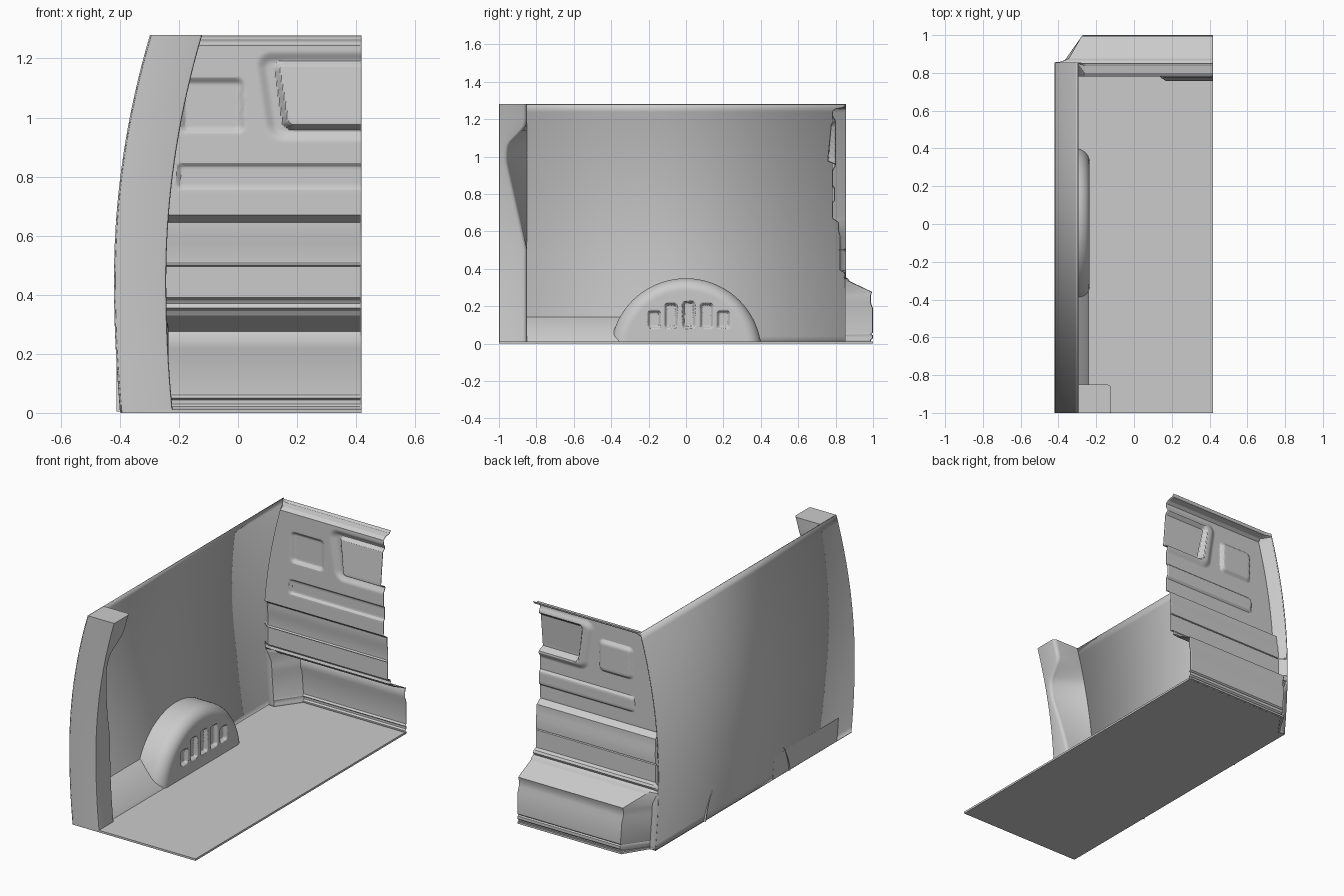
import bpy, math

if "Cube" in bpy.data.objects:
    bpy.data.objects.remove(bpy.data.objects["Cube"])

def clamp(t):
    return max(0.0, min(1.0, t))

def smooth(t):
    t = clamp(t)
    return t * t * (3 - 2 * t)

def lerp_table(table, t):
    """Piecewise linear lookup in (key, value) pairs."""
    for (a, va), (b, vb) in zip(table, table[1:]):
        if t <= b:
            return va + (vb - va) * clamp((t - a) / (b - a))
    return table[-1][1]

def box_mask(u, v, u0, u1, v0, v1, r, w):
    """0 outside a rounded rectangle, easing to 1 over the width w inside it."""
    dx = abs(u - (u0 + u1) / 2) - (u1 - u0) / 2 + r
    dy = abs(v - (v0 + v1) / 2) - (v1 - v0) / 2 + r
    d = math.hypot(max(dx, 0), max(dy, 0)) + min(max(dx, dy), 0) - r
    return smooth(-d / w)

def make(name, verts, faces, angle=30, thickness=0):
    mesh = bpy.data.meshes.new(name)
    mesh.from_pydata(verts, [], faces)
    mesh.update()
    ob = bpy.data.objects.new(name, mesh)
    bpy.context.collection.objects.link(ob)
    bpy.ops.object.select_all(action='DESELECT')
    ob.select_set(True)
    bpy.context.view_layer.objects.active = ob
    bpy.ops.object.shade_smooth_by_angle(angle=math.radians(angle))
    if thickness:
        mod = ob.modifiers.new("sheet", 'SOLIDIFY')
        mod.thickness, mod.offset = thickness, -1
    return ob

def loft(name, rows, closed=False, caps=False, **kw):
    """Skin a list of equally long point rows."""
    n = len(rows[0])
    verts = [p for row in rows for p in row]
    faces = [(i * n + j, i * n + (j + 1) % n, (i + 1) * n + (j + 1) % n, (i + 1) * n + j)
             for i in range(len(rows) - 1) for j in range(n if closed else n - 1)]
    if caps:
        faces += [tuple(reversed(range(n))), tuple(range(len(verts) - n, len(verts)))]
    return make(name, verts, faces, **kw)

H = 1.28
def wall_x(z):
    return -0.42 + (0.177 if z > 0.45 else 0.11) * (z - 0.45) ** 2

def steps(a, b, n):
    return [a + (b - a) * i / n for i in range(n + 1)]

# Curved side wall
loft("side_wall", [[(wall_x(z), y, z) for y in (0.855, -1.0)] for z in steps(0, H, 32)], thickness=0.005)

# Floor, tapered into the lower bulkhead
plan = [(-0.398, -1), (0.418, -1), (0.418, 1), (-0.27, 1), (-0.36, 0.857), (-0.398, 0.857)]
loft("floor", [[(x, y, z) for x, y in plan] for z in (0, 0.012)], closed=True, caps=True)

# Rear pillar with the scooped inner edge
edge = [(0, -0.85), (0.5, -0.85), (0.56, -0.862), (0.92, -0.942), (0.97, -0.952),
        (1.03, -0.95), (1.07, -0.94), (1.13, -0.88), (1.16, -0.857), (1.19, -0.85), (H, -0.85)]
rows = []
for z in steps(0.005, H, 64):
    xo, xi, ye, r = wall_x(z) + 0.003, wall_x(z) + 0.177, lerp_table(edge, z), 0.022
    row = [(xo, -1, z), (xi - 0.008, -1, z), (xi - 0.002, -0.998, z), (xi, -0.992, z)]
    row += [(xi - r + r * math.cos(a), ye - r + r * math.sin(a), z) for a in steps(0, math.pi / 2, 6)]
    row.append((xo, -0.85, z))
    rows.append(row)
loft("rear_pillar", rows, closed=True, caps=True)

# Sloping sill between pillar and wheel arch
sill = [(-0.41, 0.145), (-0.395, 0.14), (-0.25, 0.025), (-0.238, 0.005), (-0.40, 0.005)]
loft("sill", [[(x, y, z) for x, z in sill] for y in (-0.86, -0.25)], closed=True, caps=True)

# Wheel arch: rounded dome with pressed pockets in its inner face
R, DROP, FACE, FIL = 0.405, 0.06, -0.235, 0.075
pockets = [(-0.17, 0.175), (-0.08, 0.215), (0.015, 0.225), (0.11, 0.215), (0.2, 0.175)]
rings = [(1.0, -0.412)]
rings += [(1 - FIL * (1 - math.cos(a)) / R, FACE - FIL + FIL * math.sin(a)) for a in steps(0, math.pi / 2, 10)]
rings += [(s, FACE) for s in steps(1 - FIL / R, 0.02, 60)[1:]]
low = math.asin(DROP / R)
rows = []
for s, x in rings:
    row = []
    for a in steps(low, math.pi - low, 160):
        y, z = s * R * math.cos(a), s * (R * math.sin(a) - DROP)
        dent = sum(box_mask(y, z, c - 0.037, c + 0.037, 0.075, top, 0.02, 0.016) for c, top in pockets)
        row.append((x - 0.02 * clamp(dent), y, z + 0.004))
    rows.append(row)
loft("wheel_arch", rows)

# Bulkhead: corrugated profile (height, depth) with pressed panels
profile = [(0, 0.985), (0.022, 0.985), (0.03, 0.994), (0.043, 0.994), (0.05, 0.985), (0.06, 0.994),
           (0.19, 0.994), (0.22, 0.983), (0.255, 0.983), (0.275, 0.99), (0.33, 0.872), (0.345, 0.862),
           (0.355, 0.842), (0.37, 0.848), (0.38, 0.842), (0.39, 0.822), (0.495, 0.822), (0.501, 0.813),
           (0.507, 0.822), (0.57, 0.822), (0.6, 0.814), (0.645, 0.814), (0.67, 0.78), (1.243, 0.78),
           (1.258, 0.8), (1.265, 0.838), (H - 0.003, 0.849)]

def pressing(x, z):
    bead = 0.012 * box_mask(x, z, -0.21, 1, 0.752, 0.848, 0.02, 0.018)
    small = 0.016 * box_mask(x, z, -0.2, 0.025, 0.943, 1.138, 0.03, 0.025)
    skew = x - 0.15 * (1.21 - z)
    frame = 0.016 * box_mask(skew, z, 0.055, 1, 0.917, 1.225, 0.06, 0.04)
    panel = box_mask(skew, z, 0.115, 1, 0.955, 1.195, 0.035, 0.022)
    return bead + small + frame - panel * (0.02 + 0.02 * clamp((1.19 - z) / 0.2))

heights = sorted({round(z, 4) for z, _ in profile} | {round(z, 4) for z in steps(0.68, 1.235, 90)})
rows = []
for z in heights:
    p, xw = lerp_table(profile, z), wall_x(z) + 0.002
    low_part = clamp((p - 0.855) / 0.05)
    start, end = 0.002 + 0.04 * low_part, 0.04 + 0.1 * low_part
    row = [(xw, 0.853, z), (xw + start, 0.85, z)]
    row += [(x, p + pressing(x, z), z) for x in steps(xw + end, 0.418, 100)]
    rows.append(row)
loft("bulkhead", rows, angle=25, thickness=0.005)
